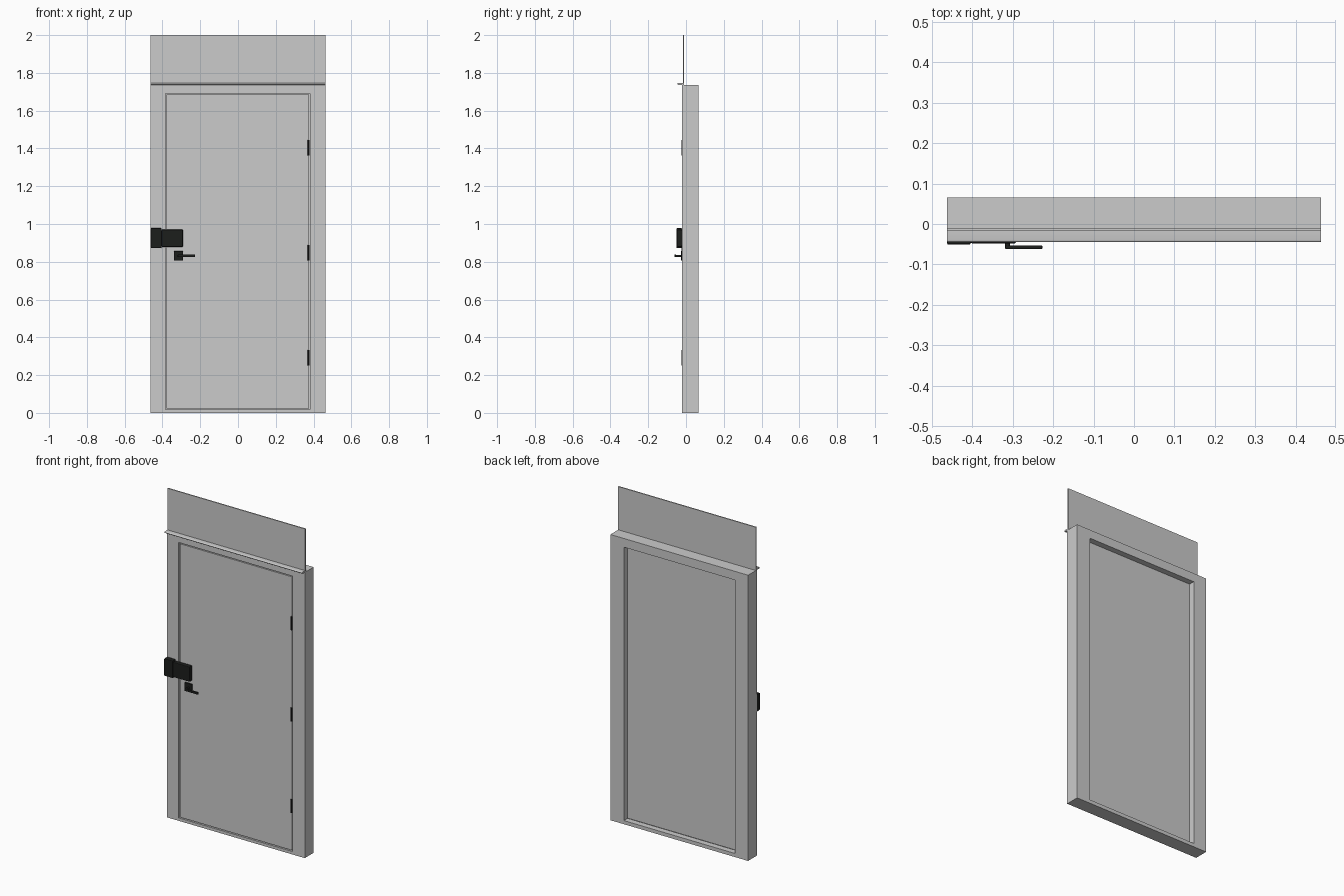
import bpy, bmesh, math
from mathutils import Matrix, Vector

if "Cube" in bpy.data.objects:
    bpy.data.objects.remove(bpy.data.objects["Cube"])

black = bpy.data.materials.new("black_metal")
black.diffuse_color = (0.012, 0.013, 0.012, 1)
black.use_nodes = True
black.node_tree.nodes["Principled BSDF"].inputs["Base Color"].default_value = black.diffuse_color


def finish(name, bm, mat=None, bevel=0, smooth=False):
    bmesh.ops.recalc_face_normals(bm, faces=bm.faces)
    me = bpy.data.meshes.new(name)
    bm.to_mesh(me)
    bm.free()
    ob = bpy.data.objects.new(name, me)
    bpy.context.collection.objects.link(ob)
    if mat:
        me.materials.append(mat)
    if bevel:
        m = ob.modifiers.new("bevel", 'BEVEL')
        m.width, m.segments = bevel, 2
    if smooth:
        bpy.ops.object.select_all(action='DESELECT')
        ob.select_set(True)
        bpy.context.view_layer.objects.active = ob
        bpy.ops.object.shade_smooth_by_angle(angle=math.radians(35))
    return ob


def box(name, x, y, z, mat=None, bevel=0):
    bm = bmesh.new()
    size = Vector((x[1] - x[0], y[1] - y[0], z[1] - z[0]))
    mid = Vector((sum(x), sum(y), sum(z))) / 2
    bmesh.ops.create_cube(bm, size=1, matrix=Matrix.Translation(mid) @ Matrix.Diagonal(size).to_4x4())
    return finish(name, bm, mat, bevel)


def rod(name, a, b, r, mat=None, sides=16):
    a, b = Vector(a), Vector(b)
    rot = (b - a).to_track_quat('Z', 'Y').to_matrix().to_4x4()
    bm = bmesh.new()
    bmesh.ops.create_cone(bm, cap_ends=True, segments=sides, radius1=r, radius2=r,
                          depth=(b - a).length, matrix=Matrix.Translation((a + b) / 2) @ rot)
    return finish(name, bm, mat, smooth=True)


def ring(name, loops):
    """Closed rectangular frame; each loop is (x0, x1, z0, z1, y)."""
    bm = bmesh.new()
    vs = [[bm.verts.new(p) for p in ((x0, y, z0), (x1, y, z0), (x1, y, z1), (x0, y, z1))]
          for x0, x1, z0, z1, y in loops]
    for a, b in zip(vs, vs[1:] + vs[:1]):
        for i in range(4):
            j = (i + 1) % 4
            bm.faces.new((a[i], a[j], b[j], b[i]))
    return finish(name, bm)


def extrude_x(name, profile, x):
    bm = bmesh.new()
    f = bm.faces.new([bm.verts.new((x[0], y, z)) for y, z in profile])
    out = bmesh.ops.extrude_face_region(bm, geom=[f])
    bmesh.ops.translate(bm, vec=(x[1] - x[0], 0, 0),
                        verts=[v for v in out["geom"] if isinstance(v, bmesh.types.BMVert)])
    return finish(name, bm, smooth=True)


W, TOP, F, B, STOP = 0.463, 1.737, -0.020, 0.065, 0.029

# Frame with a rebated stop behind the door
ring("door_frame", [
    (-W, W, 0, TOP, F), (-0.385, 0.38, 0.018, 1.692, F),
    (-0.385, 0.38, 0.018, 1.692, STOP), (-0.375, 0.372, 0.022, 1.684, STOP),
    (-0.375, 0.372, 0.022, 1.684, B), (-W, W, 0, TOP, B)])

# Door leaf, with a narrow gap around it
box("door_leaf", (-0.379, 0.375), (-0.017, STOP), (0.023, 1.685))

# Upright sheet above the door with a round-nosed drip lip
nose = [(-0.040 + 0.005 * math.cos(t), 1.742 + 0.005 * math.sin(t))
        for t in (math.pi / 2 + math.pi * i / 8 for i in range(9))]
extrude_x("top_flashing", [(-0.010, 2.0), (-0.017, 2.0), (-0.017, 1.747)] + nose
          + [(-0.010, 1.737)], (-W, W))

# Hinge knuckles
for i, z in enumerate((0.293, 0.849, 1.404)):
    rod(f"hinge_{i + 1}", (0.374, -0.020, z - 0.041), (0.374, -0.020, z + 0.041), 0.005, black, 12)

# Latch box on the door and keeper on the frame
box("latch_keeper", (-W, -0.404), (F, -0.051), (0.873, 0.978), black, 0.004)
box("latch_body", (-0.404, -0.292), (F, -0.048), (0.879, 0.970), black, 0.004)

# Lever handle
box("handle_plate", (-0.340, -0.292), (-0.018, -0.027), (0.807, 0.856), black, 0.001)
rod("handle_stem", (-0.313, -0.020, 0.831), (-0.313, -0.056, 0.831), 0.006, black)
box("handle_lever", (-0.319, -0.227), (-0.062, -0.053), (0.824, 0.838), black, 0.002)
